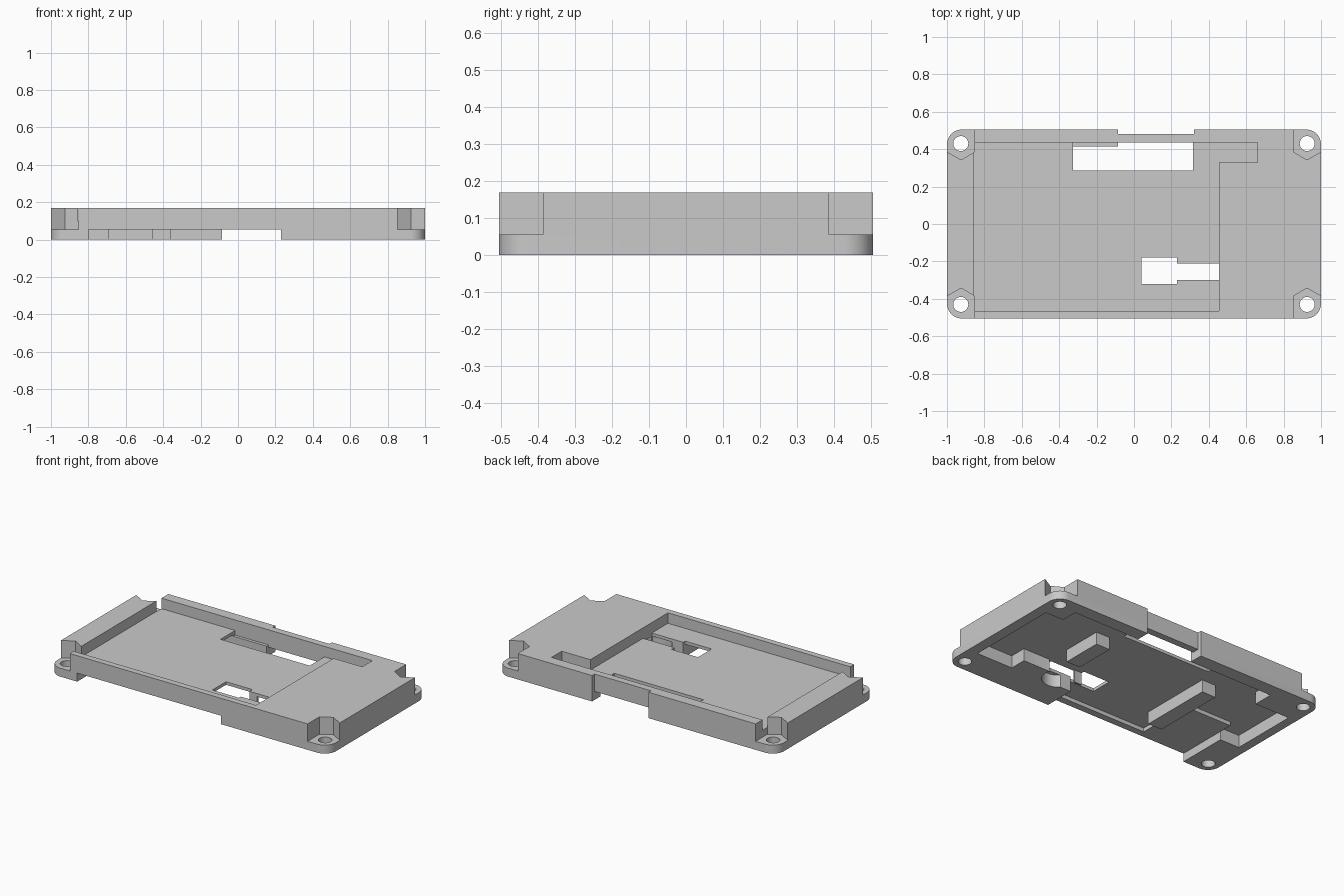
import bpy, bmesh, math

if "Cube" in bpy.data.objects:
    bpy.data.objects.remove(bpy.data.objects["Cube"])

grey = bpy.data.materials.new("plain grey")
grey.diffuse_color = (0.59, 0.59, 0.59, 1)
grey.use_nodes = True
grey.node_tree.nodes["Principled BSDF"].inputs["Base Color"].default_value = grey.diffuse_color


def prism(name, pts, z0, z1):
    """Extrude a plan outline from z0 to z1."""
    bm = bmesh.new()
    face = bm.faces.new([bm.verts.new((x, y, z0)) for x, y in pts])
    top = bmesh.ops.extrude_face_region(bm, geom=[face])["geom"]
    bmesh.ops.translate(bm, vec=(0, 0, z1 - z0),
                        verts=[v for v in top if isinstance(v, bmesh.types.BMVert)])
    bmesh.ops.recalc_face_normals(bm, faces=bm.faces[:])
    mesh = bpy.data.meshes.new(name)
    bm.to_mesh(mesh)
    bm.free()
    mesh.materials.append(grey)
    obj = bpy.data.objects.new(name, mesh)
    bpy.context.collection.objects.link(obj)
    return obj


def rect(x0, x1, y0, y1):
    return [(x0, y0), (x1, y0), (x1, y1), (x0, y1)]


def arc(cx, cy, r, a0, a1, n):
    return [(cx + r * math.cos(math.radians(a0 + (a1 - a0) * i / n)),
             cy + r * math.sin(math.radians(a0 + (a1 - a0) * i / n))) for i in range(n + 1)]


def combine(body, tool, operation):
    mod = body.modifiers.new(tool.name, "BOOLEAN")
    mod.operation, mod.object, mod.solver = operation, tool, "EXACT"
    bpy.context.view_layer.objects.active = body
    bpy.ops.object.modifier_apply(modifier=mod.name)
    bpy.data.objects.remove(tool, do_unlink=True)


W, D, H, FOOT, CEIL, FLOOR, R = 1.0, 0.505, 0.168, 0.055, 0.08, 0.10, 0.08

# Rounded tray body
outline = []
for i, (sx, sy) in enumerate([(1, 1), (-1, 1), (-1, -1), (1, -1)]):
    outline += arc(sx * (W - R), sy * (D - R), R, 90 * i, 90 * i + 90, 10)
tray = prism("tray", outline, 0, H)

# Underside cavity, with the front rail stepped around a round recess
rail = [(.23, -.2), (.28, -.2)] + arc(.38, -.23, .1, 162, 378, 18) + \
       [(.48, -.2), (.67, -.2), (.67, -.31), (.93, -.31)]
back = [(.93, .31), (.8, .31), (.8, .42), (.32, .42)]
left = [(-.085, .415), (-.69, .415), (-.69, .28), (-.94, .28), (-.94, -.17), (-.8, -.17)]
deep = [(-.8, -.08), (-.46, -.08), (-.46, -.46), (.23, -.46)] + rail + back + left
combine(tray, prism("cavity", deep, -.1, CEIL), "DIFFERENCE")

# Lower openings through the front and back edges
front_opening = [(-.8, -.6), (.23, -.6), (.23, -.4), (-.3, -.4), (-.3, -.05), (-.8, -.05)]
combine(tray, prism("front_opening", front_opening, -.1, FOOT), "DIFFERENCE")
combine(tray, prism("back_opening", rect(-.085, .32, .38, .6), -.1, FOOT), "DIFFERENCE")

# Support bars under the floor
for x0, x1, y0, y1 in [(-.46, -.36, -.30, .19), (.37, .47, -.05, .22)]:
    combine(tray, prism("support_bar", rect(x0, x1, y0, y1), 0, CEIL + .01), "UNION")

# Top pocket with its side slot
pocket = [(-.855, -.465), (.455, -.465), (.455, .33), (.66, .33), (.66, .435), (-.855, .435)]
combine(tray, prism("pocket", pocket, FLOOR, .3), "DIFFERENCE")

# Openings through the floor
back_hole = rect(-.325, .315, .285, .435)
front_hole = [(.04, -.32), (.23, -.32), (.23, -.30), (.455, -.30),
              (.455, -.21), (.23, -.21), (.23, -.18), (.04, -.18)]
combine(tray, prism("back_hole", back_hole, .07, FLOOR + .02), "DIFFERENCE")
combine(tray, prism("back_hole_lower", rect(-.085, .315, .36, .435), .03, .09), "DIFFERENCE")
combine(tray, prism("front_hole", front_hole, -.1, FLOOR + .02), "DIFFERENCE")

# Thinned part of the back wall
combine(tray, prism("back_recess", rect(-.085, .32, .48, .6), -.1, .3), "DIFFERENCE")

# Corner notches with pointed inner ends, and screw holes
for sx in (-1, 1):
    for sy in (-1, 1):
        notch = [(.853, .7), (.853, .385), (.925, .343), (1.0, .386), (1.1, .386), (1.1, .7)]
        combine(tray, prism("notch", [(sx * x, sy * y) for x, y in notch], FOOT, .3), "DIFFERENCE")
        hole = arc(sx * .926, sy * .43, .04, 0, 348.75, 31)
        combine(tray, prism("screw_hole", hole, -.1, .3), "DIFFERENCE")

# Smooth only the rounded corners and holes
bpy.ops.object.select_all(action="DESELECT")
tray.select_set(True)
bpy.context.view_layer.objects.active = tray
bpy.ops.object.shade_smooth_by_angle(angle=math.radians(25))
